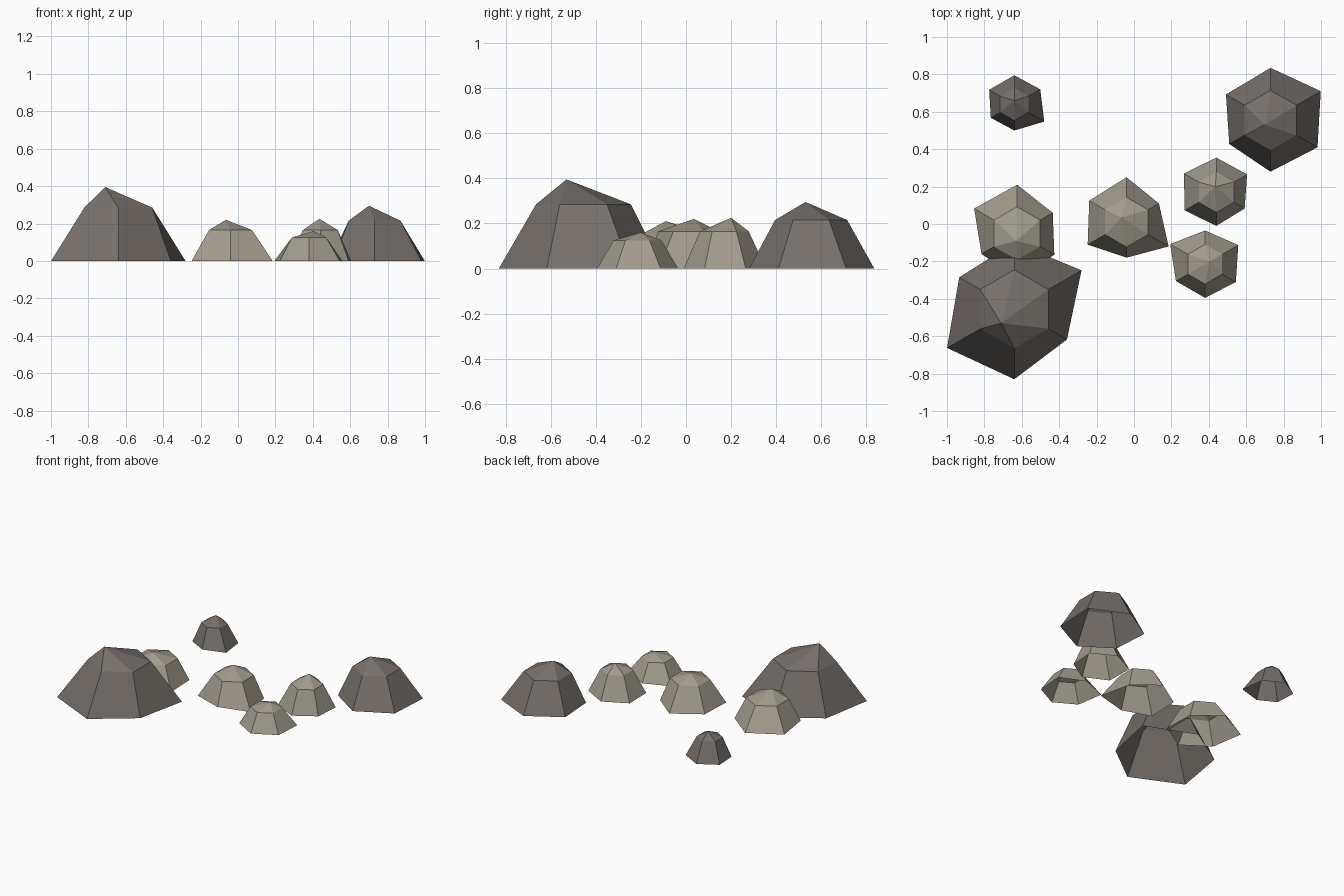
import bpy
import bmesh
from math import cos, sin, radians

cube = bpy.data.objects.get("Cube")
if cube:
    bpy.data.objects.remove(cube, do_unlink=True)


def make_material(name, colour):
    mat = bpy.data.materials.new(name)
    mat.use_nodes = True
    mat.diffuse_color = (*colour, 1)
    mat.node_tree.nodes["Principled BSDF"].inputs["Base Color"].default_value = (*colour, 1)
    return mat


dark_stone = make_material("dark stone", (0.18, 0.16, 0.145))
pale_stone = make_material("pale stone", (0.36, 0.33, 0.27))


def hexagon(bm, centre, radii, z):
    """Six points clockwise from the back, each with its own radius."""
    points = []
    for i, radius in enumerate(radii):
        angle = radians(90 - 60 * i)
        points.append(bm.verts.new((centre[0] + radius * cos(angle),
                                    centre[1] + radius * sin(angle), z)))
    return points


def make_rock(name, mat, centre, base_radii, ring_radius, ring_z, peak):
    """Faceted dome, open underneath: uneven base, even shoulder ring, off-centre peak."""
    bm = bmesh.new()
    base = hexagon(bm, centre, base_radii, 0)
    ring = hexagon(bm, centre, [ring_radius] * 6, ring_z)
    top = bm.verts.new(peak)
    for i in range(6):
        j = (i + 1) % 6
        bm.faces.new((base[j], base[i], ring[i], ring[j]))
        bm.faces.new((ring[j], ring[i], top))
    mesh = bpy.data.meshes.new(name)
    bm.to_mesh(mesh)
    bm.free()
    mesh.materials.append(mat)
    rock = bpy.data.objects.new(name, mesh)
    bpy.context.collection.objects.link(rock)
    return rock


# Dark boulders
make_rock("large_front_boulder", dark_stone, (-0.64, -0.455),
          (0.355, 0.415, 0.325, 0.375, 0.415, 0.34), 0.21, 0.285, (-0.71, -0.53, 0.395))
make_rock("large_back_boulder", dark_stone, (0.73, 0.555),
          (0.28, 0.31, 0.29, 0.275, 0.255, 0.275), 0.16, 0.215, (0.70, 0.53, 0.295))
make_rock("small_back_rock", dark_stone, (-0.64, 0.64),
          (0.155, 0.16, 0.185, 0.14, 0.145, 0.155), 0.087, 0.14, (-0.64, 0.66, 0.19))

# Pale rocks
make_rock("side_pale_rock", pale_stone, (-0.625, -0.05),
          (0.26, 0.22, 0.23, 0.24, 0.22, 0.265), 0.142, 0.155, (-0.63, -0.09, 0.21))
make_rock("middle_pale_rock", pale_stone, (-0.04, 0.01),
          (0.24, 0.2, 0.26, 0.19, 0.24, 0.23), 0.133, 0.165, (-0.065, 0.035, 0.22))
make_rock("back_pale_rock", pale_stone, (0.44, 0.17),
          (0.185, 0.19, 0.175, 0.18, 0.195, 0.2), 0.108, 0.165, (0.435, 0.2, 0.225))
make_rock("front_pale_rock", pale_stone, (0.38, -0.215),
          (0.18, 0.205, 0.19, 0.18, 0.18, 0.215), 0.106, 0.125, (0.405, -0.2, 0.16))
